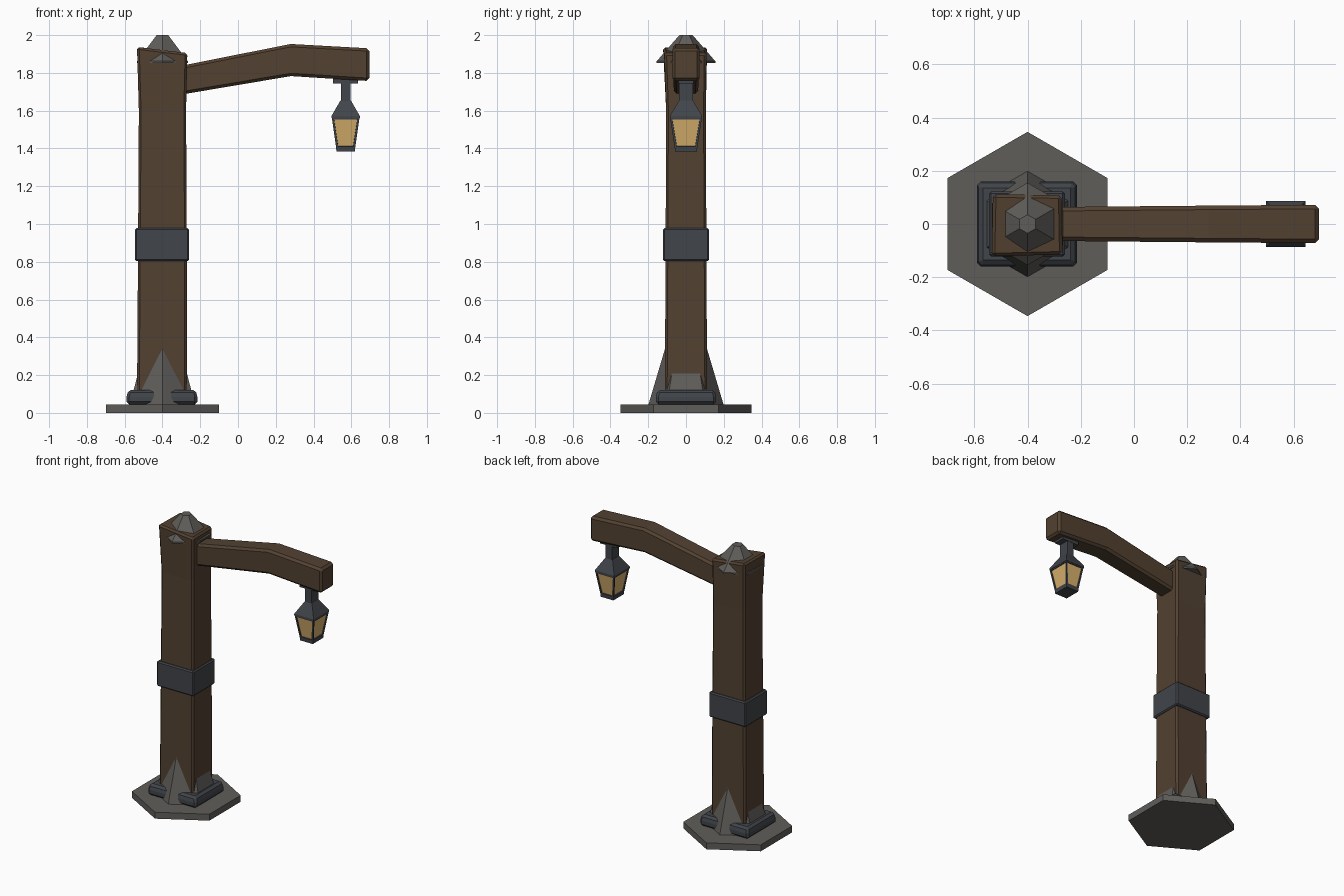
import bpy, bmesh
from math import sin, cos, pi

if "Cube" in bpy.data.objects:
    bpy.data.objects.remove(bpy.data.objects["Cube"])


def material(name, color):
    m = bpy.data.materials.new(name)
    m.diffuse_color = (*color, 1)
    m.use_nodes = True
    m.node_tree.nodes["Principled BSDF"].inputs["Base Color"].default_value = m.diffuse_color
    return m


WOOD = material("wood", (0.085, 0.053, 0.031))
IRON = material("iron", (0.052, 0.058, 0.068))
STONE = material("stone", (0.115, 0.11, 0.102))
GLASS = material("glass", (0.68, 0.43, 0.15))
PX, LX = -0.4, 0.57          # post and lantern centre lines


def loft(name, rings, mat, bevel=0.0, pane_inset=0.0):
    """Skin a stack of rings with flat faces and cap both ends."""
    bm = bmesh.new()
    vs = [[bm.verts.new(p) for p in r] for r in rings]
    n = len(rings[0])
    sides = []
    for a, b in zip(vs, vs[1:]):
        for i in range(n):
            j = (i + 1) % n
            sides.append(bm.faces.new((a[i], a[j], b[j], b[i])))
    bm.faces.new(vs[0][::-1])
    bm.faces.new(vs[-1])
    bmesh.ops.recalc_face_normals(bm, faces=bm.faces)
    me = bpy.data.meshes.new(name)
    me.materials.append(mat)
    if pane_inset:
        me.materials.append(GLASS)
        bmesh.ops.inset_individual(bm, faces=sides, thickness=pane_inset)
        bmesh.ops.inset_individual(bm, faces=sides, thickness=0.001, depth=-0.006)
        for f in sides:
            f.material_index = 1
    bm.to_mesh(me)
    bm.free()
    ob = bpy.data.objects.new(name, me)
    bpy.context.collection.objects.link(ob)
    if bevel:
        mod = ob.modifiers.new("bevel", 'BEVEL')
        mod.width = bevel
        mod.segments = 1
        mod.limit_method = 'ANGLE'
    return ob


def rect(cx, hx, hy, z):
    return [(cx - hx, -hy, z), (cx + hx, -hy, z), (cx + hx, hy, z), (cx - hx, hy, z)]


def hexa(r, z):
    return [(PX + r * sin(i * pi / 3), r * cos(i * pi / 3), z) for i in range(6)]


# stone plinth, flared foot and pointed cap
loft("base_plate", [hexa(0.346, 0), hexa(0.346, 0.045)], STONE)
loft("stone_foot", [hexa(0.2, 0.04), hexa(0.105, 0.36)], STONE)
loft("stone_cap", [hexa(0.155, 1.852), hexa(0.155, 1.862), hexa(0.035, 2.0)], STONE)

# hand-hewn post with slightly uneven rings and a sloping top
loft("post", [
    rect(-0.4025, 0.1325, 0.112, 0.03),
    rect(-0.4, 0.129, 0.108, 0.9),
    rect(-0.4, 0.125, 0.105, 1.6),
    [(-0.535, -0.122, 1.937), (-0.268, -0.115, 1.905),
     (-0.272, 0.108, 1.905), (-0.53, 0.112, 1.937)],
], WOOD, 0.012)

# iron collars
loft("foot_collar", [rect(-0.4025, 0.1875, 0.16, 0.045), rect(-0.4025, 0.1875, 0.16, 0.085),
                     rect(-0.4025, 0.178, 0.15, 0.122)], IRON, 0.014)
loft("post_band", [rect(-0.4025, 0.1425, 0.122, 0.803), rect(-0.4025, 0.1425, 0.122, 0.978)],
     IRON, 0.008)

# bent arm
loft("arm", [[(x, -h, b), (x, h, b), (x, h, t), (x, -h, t)] for x, b, t, h in
             ((-0.38, 1.672, 1.822, 0.063), (0.28, 1.783, 1.953, 0.069),
              (0.695, 1.757, 1.93, 0.072))], WOOD, 0.015)

# lantern: mount plate, hanger, roof, glazed body, floor
loft("lantern_mount", [rect(LX, 0.066, 0.04, 1.745), rect(LX, 0.066, 0.04, 1.768)], IRON)
loft("lantern_hanger", [rect(LX, 0.026, 0.038, 1.64), rect(LX, 0.026, 0.038, 1.75)], IRON)
loft("lantern_roof", [rect(LX, 0.075, 0.086, 1.56), rect(LX, 0.075, 0.086, 1.572),
                      rect(LX, 0.027, 0.036, 1.655)], IRON)
loft("lantern_body", [rect(LX, 0.05, 0.059, 1.4), rect(LX, 0.073, 0.084, 1.562)],
     IRON, pane_inset=0.015)
loft("lantern_floor", [rect(LX, 0.049, 0.058, 1.383), rect(LX, 0.051, 0.06, 1.41)], IRON)
